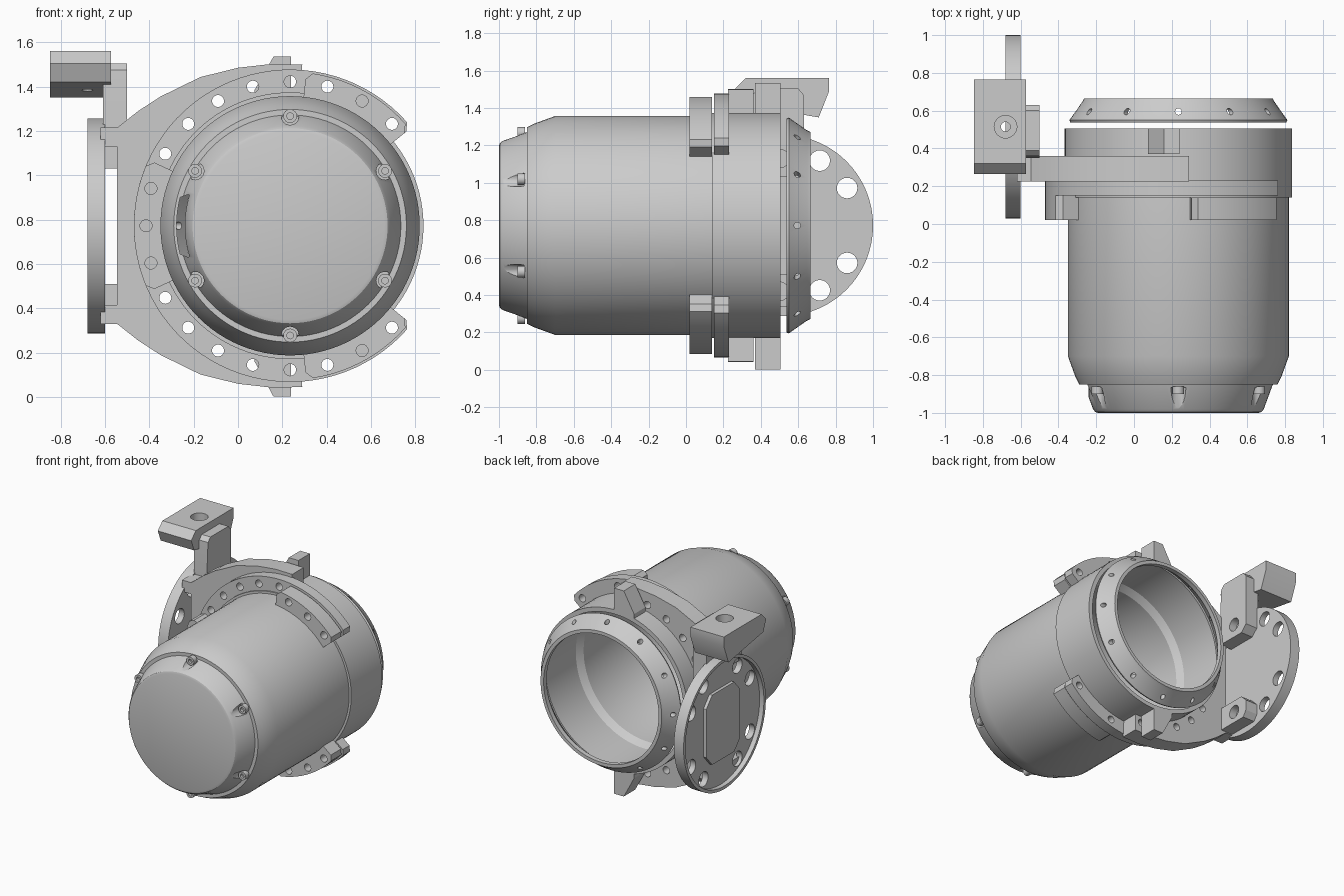
import bpy, bmesh
from math import sin, cos, radians, pi
from mathutils import Vector, Matrix

if "Cube" in bpy.data.objects:
    bpy.data.objects.remove(bpy.data.objects["Cube"])

CX, CZ = 0.235, 0.772          # axis of the round housing (runs along y)
DY = 0.515                     # centre of the side disk


def make(name, bm):
    bmesh.ops.remove_doubles(bm, verts=bm.verts, dist=1e-5)
    bmesh.ops.recalc_face_normals(bm, faces=bm.faces)
    me = bpy.data.meshes.new(name)
    bm.to_mesh(me)
    bm.free()
    ob = bpy.data.objects.new(name, me)
    bpy.context.collection.objects.link(ob)
    return ob


def lathe(name, prof, n=96, cx=CX, cz=CZ):
    """Closed (r, y) profile turned about a y axis."""
    bm = bmesh.new()
    rings = [[bm.verts.new((cx + r * cos(2 * pi * i / n), y, cz + r * sin(2 * pi * i / n)))
              for r, y in prof] for i in range(n)]
    m = len(prof)
    for i in range(n):
        a, b = rings[i], rings[(i + 1) % n]
        for j in range(m):
            k = (j + 1) % m
            if prof[j][0] == 0 and prof[k][0] == 0:
                continue
            bm.faces.new((a[j], a[k], b[k], b[j]))
    return make(name, bm)


def prism(name, pts, axis, lo, hi):
    """Extrude a 2D outline: axis 'x' takes (y, z), axis 'y' takes (x, z)."""
    bm = bmesh.new()
    co = (lambda p, t: (t, p[0], p[1])) if axis == 'x' else (lambda p, t: (p[0], t, p[1]))
    a = [bm.verts.new(co(p, lo)) for p in pts]
    b = [bm.verts.new(co(p, hi)) for p in pts]
    bm.faces.new(a)
    bm.faces.new(b[::-1])
    for i in range(len(pts)):
        j = (i + 1) % len(pts)
        bm.faces.new((a[i], a[j], b[j], b[i]))
    return make(name, bm)


def arc(cx, cz, r, a0, a1, n):
    return [(cx + r * cos(radians(a0 + (a1 - a0) * i / n)),
             cz + r * sin(radians(a0 + (a1 - a0) * i / n))) for i in range(n + 1)]


def sector(name, r0, r1, a0, a1, y0, y1):
    n = max(6, int((a1 - a0) / 4))
    # outer corners are eased a little at both ends
    outer = arc(CX, CZ, r1 - 0.03, a0, a0, 1)[:1] + arc(CX, CZ, r1, a0 + 2.5, a1 - 2.5, n)
    outer += arc(CX, CZ, r1 - 0.03, a1, a1, 1)[:1]
    return prism(name, outer + arc(CX, CZ, r0, a1, a0, n), 'y', y0, y1)


def rods(specs):
    """Several cylinders (p0, p1, r) in one cutter."""
    bm = bmesh.new()
    for p0, p1, r in specs:
        p0, p1 = Vector(p0), Vector(p1)
        d = p1 - p0
        mat = Matrix.Translation((p0 + p1) / 2) @ d.to_track_quat('Z', 'Y').to_matrix().to_4x4()
        bmesh.ops.create_cone(bm, cap_ends=True, segments=24, radius1=r, radius2=r,
                              depth=d.length, matrix=mat)
    return make("cutter", bm)


def cut(ob, *cutters):
    for c in cutters:
        c.hide_render = True
        m = ob.modifiers.new("cut", 'BOOLEAN')
        m.operation, m.solver, m.object = 'DIFFERENCE', 'EXACT', c
    dg = bpy.context.evaluated_depsgraph_get()
    me = bpy.data.meshes.new_from_object(ob.evaluated_get(dg))
    ob.modifiers.clear()
    ob.data = me
    for c in cutters:
        bpy.data.objects.remove(c)


def polar(r, deg, y):
    return (CX + r * cos(radians(deg)), y, CZ + r * sin(radians(deg)))


# hollow housing with rounded front cap, screw channels and a side slot
housing = lathe("housing", [
    (0, -1), (0.425, -1), (0.44, -0.995), (0.452, -0.98), (0.5, -0.85), (0.525, -0.85),
    (0.545, -0.81), (0.585, -0.7), (0.585, 0.14), (0.602, 0.14), (0.602, 0.505),
    (0.57, 0.505), (0.57, 0.15), (0.54, 0.1), (0.54, -0.7), (0.51, -0.77),
    (0.41, -0.79), (0.40, -0.95), (0, -0.95)])
screw_angles = range(30, 390, 60)
cut(housing, rods([(polar(0.495, a, -1.1), polar(0.495, a, -0.865), 0.04) for a in screw_angles]),
    sector("cutter", 0.475, 0.512, 163, 197, -1.1, -0.7))

# cap screws with sockets
for a in screw_angles:
    x, _, z = polar(0.495, a, 0)
    lathe("cap_screw", [(0.015, -0.9), (0.031, -0.9), (0.031, -0.86), (0, -0.86), (0, -0.88),
                        (0.015, -0.88)], 16, x, z)

# bevelled rear ring with radial holes
rear_ring = lathe("rear_ring", [(0.55, 0.537), (0.572, 0.537), (0.577, 0.55), (0.508, 0.648),
                                (0.5, 0.665), (0.475, 0.665), (0.475, 0.63)])
cut(rear_ring, rods([(polar(0.4, a, 0.595), polar(0.7, a, 0.595), 0.017)
                     for a in range(0, 360, 30)]))

# flange ring, front pads and bracket plate, drilled on one bolt circle
flange = sector("flange_ring", 0.592, 0.705, 39, 321, 0.15, 0.23)
pads = [sector("upper_pad", 0.575, 0.695, 39, 84, 0.02, 0.14),
        sector("lower_pad", 0.575, 0.695, 276, 321, 0.02, 0.14),
        sector("left_pad", 0.575, 0.705, 155, 205, 0.02, 0.15)]
up = [(0.29, 1.5), (0.15, 1.502), (0.0, 1.485), (-0.17, 1.443), (-0.35, 1.355), (-0.45, 1.29),
      (-0.545, 1.215), (-0.62, 1.215), (-0.62, 1.13), (-0.545, 1.13)]
down = [(x, 2 * CZ - z) for x, z in reversed(up)]
plate = prism("bracket_plate", up + down + arc(CX, CZ, 0.592, 275, 85, 48), 'y', 0.225, 0.36)
blind = (60, 165, 180, 195, 300)
for ob in [flange, plate] + pads:
    is_pad = ob in pads
    cut(ob, rods([(polar(0.65, a, -0.05), polar(0.65, a, 0.08 if a in blind else 0.45), 0.027)
                  for a in range(45, 316, 15) if is_pad or a not in blind]))

# wedge tabs on the top and bottom of the housing
tab = [(0.075, 1.35), (0.075, 1.385), (0.16, 1.535), (0.24, 1.535), (0.24, 1.35)]
prism("top_tab", tab, 'y', 0.37, 0.505)
prism("bottom_tab", [(x, 1.536 - z if z > 1.5 else 2 * CZ - z) for x, z in tab], 'y', 0.37, 0.505)

# side disk: recessed outer face, bolt holes, octagonal pad
disk = prism("side_disk", arc(DY, CZ, 0.485, 0, 357, 119), 'x', -0.68, -0.6)
cut(disk, prism("cutter", arc(DY, CZ, 0.462, 0, 357, 119), 'x', -0.75, -0.645))
cut(disk, rods([((-0.8, DY + 0.4 * cos(radians(a)), CZ + 0.4 * sin(radians(a))),
                 (-0.5, DY + 0.4 * cos(radians(a)), CZ + 0.4 * sin(radians(a))), 0.055)
                for a in (30, 60, 120, 150, 210, 240, 300, 330)]))
octagon = [(DY + sy * y, CZ + sz * z) for sy, sz, y, z in
           [(1, 1, 0.2, 0.18), (1, 1, 0.13, 0.26), (-1, 1, 0.13, 0.26), (-1, 1, 0.2, 0.18),
            (-1, -1, 0.2, 0.18), (-1, -1, 0.13, 0.26), (1, -1, 0.13, 0.26), (1, -1, 0.2, 0.18)]]
prism("octagon_pad", octagon, 'x', -0.668, -0.64)

# upright arm and lower gusset joining plate and disk
arm = prism("upright_arm", [(0.35, 1.03), (0.58, 1.03), (0.63, 1.08), (0.63, 1.47), (0.6, 1.505),
                            (0.39, 1.505), (0.36, 1.475), (0.35, 1.3)], 'x', -0.61, -0.5)
gusset = prism("lower_gusset", [(0.35, 0.335), (0.6, 0.335), (0.63, 0.38), (0.63, 0.46),
                                (0.58, 0.51), (0.35, 0.51)], 'x', -0.61, -0.5)
cut(arm, rods([((-0.56, 0.5, 1.13), (-0.4, 0.5, 1.13), 0.05)]))
cut(gusset, rods([((-0.56, 0.5, 0.42), (-0.4, 0.5, 0.42), 0.05)]))

# angular block with a counterbored hole
block = prism("mount_block", [(0.32, 1.56), (0.765, 1.56), (0.765, 1.49), (0.71, 1.35),
                              (0.3, 1.42), (0.265, 1.505)], 'x', -0.848, -0.572)
cut(block, rods([((-0.68, DY, 1.5), (-0.68, DY, 1.7), 0.06)]),
    rods([((-0.68, DY, 1.2), (-0.68, DY, 1.65), 0.025)]))

# smooth the round surfaces, keep hard edges
for ob in bpy.context.collection.objects:
    ob.select_set(True)
bpy.context.view_layer.objects.active = housing
bpy.ops.object.shade_smooth_by_angle(angle=radians(25))
